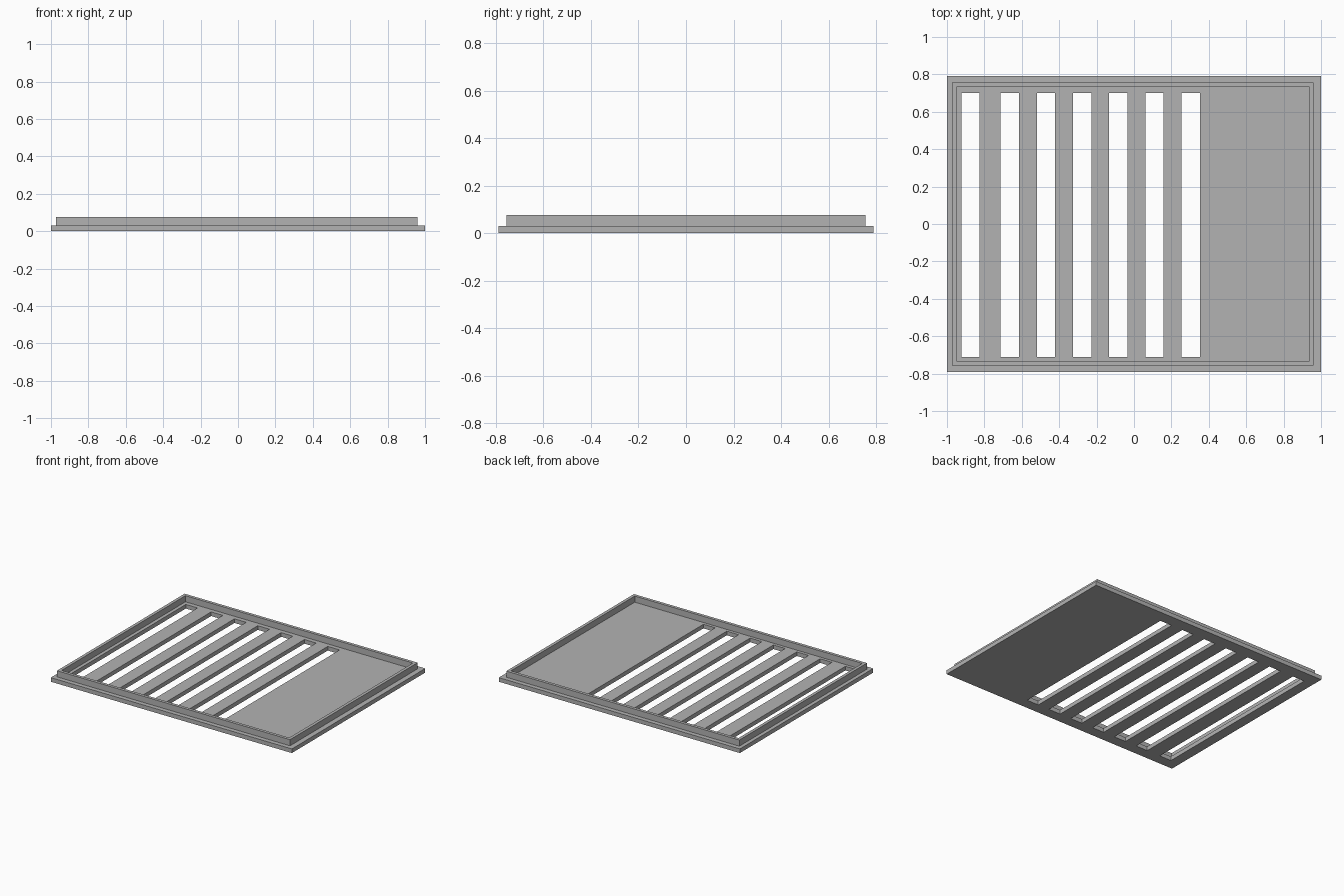
import bpy
import bmesh

if "Cube" in bpy.data.objects:
    bpy.data.objects.remove(bpy.data.objects["Cube"], do_unlink=True)

PLATE_TOP, RIM_TOP = 0.031, 0.077

grey = bpy.data.materials.new("plain grey")
grey.use_nodes = True
colour = (0.45, 0.45, 0.45, 1)
grey.diffuse_color = colour
grey.node_tree.nodes["Principled BSDF"].inputs["Base Color"].default_value = colour


def finish(name, bm):
    bmesh.ops.recalc_face_normals(bm, faces=bm.faces)
    mesh = bpy.data.meshes.new(name)
    bm.to_mesh(mesh)
    bm.free()
    mesh.materials.append(grey)
    obj = bpy.data.objects.new(name, mesh)
    bpy.context.collection.objects.link(obj)
    return obj


def extrude_cells(name, xs, ys, is_open, bottom, top):
    """Fill a grid of cells, skip the open ones, and raise it into a solid."""
    bm = bmesh.new()
    verts = [[bm.verts.new((x, y, bottom)) for y in ys] for x in xs]
    for i in range(len(xs) - 1):
        for j in range(len(ys) - 1):
            if not is_open(i, j):
                bm.faces.new((verts[i][j], verts[i + 1][j],
                              verts[i + 1][j + 1], verts[i][j + 1]))
    raised = bmesh.ops.extrude_face_region(bm, geom=bm.faces[:], use_keep_orig=True)
    moved = [g for g in raised["geom"] if isinstance(g, bmesh.types.BMVert)]
    bmesh.ops.translate(bm, verts=moved, vec=(0, 0, top - bottom))
    return finish(name, bm)


# Base plate with seven long slots; the end slot stands slightly apart
slot_width = 0.098
slot_starts = [-0.923] + [-0.713 + 0.1935 * k for k in range(6)]
plate_xs = [-1] + [x for s in slot_starts for x in (s, s + slot_width)] + [1]
extrude_cells("slotted_plate", plate_xs, [-0.79, -0.71, 0.70, 0.79],
              lambda i, j: j == 1 and i % 2 == 1, 0, PLATE_TOP)

# Thin raised rim, set in from the plate edge
extrude_cells("raised_rim", [-0.972, -0.949, 0.938, 0.961],
              [-0.756, -0.733, 0.733, 0.756],
              lambda i, j: i == 1 and j == 1, PLATE_TOP, RIM_TOP)
